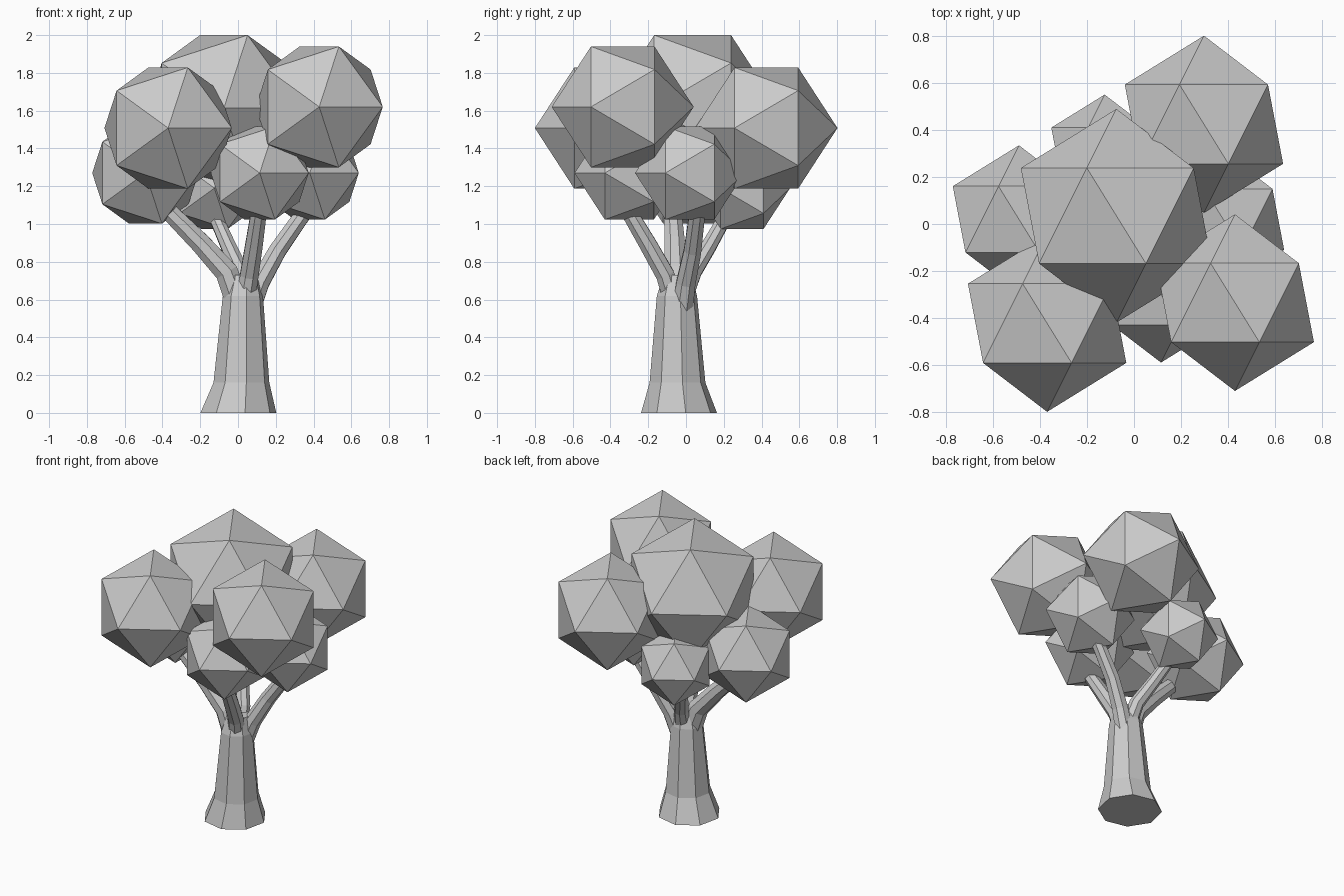
import bpy, bmesh, math
from mathutils import Vector, Matrix

if "Cube" in bpy.data.objects:
    bpy.data.objects.remove(bpy.data.objects["Cube"])


def tube(name, stations, sides, turn=0.0, level=False):
    """Loft flat-sided rings along (x, y, z, radius) stations and cap both ends."""
    bm = bmesh.new()
    pts = [Vector(s[:3]) for s in stations]
    rings = []
    for i, s in enumerate(stations):
        t = (pts[min(i + 1, len(pts) - 1)] - pts[max(i - 1, 0)]).normalized()
        rot = Matrix.Identity(3) if level else Vector((0, 0, 1)).rotation_difference(t).to_matrix()
        ring = []
        for k in range(sides):
            a = math.radians(turn) + 2 * math.pi * k / sides
            ring.append(bm.verts.new(pts[i] + rot @ Vector((s[3] * math.cos(a), s[3] * math.sin(a), 0))))
        rings.append(ring)
    for lo, hi in zip(rings, rings[1:]):
        for k in range(sides):
            j = (k + 1) % sides
            bm.faces.new((lo[k], lo[j], hi[j], hi[k]))
    bm.faces.new(rings[0][::-1])
    bm.faces.new(rings[-1])
    mesh = bpy.data.meshes.new(name)
    bm.to_mesh(mesh)
    bm.free()
    obj = bpy.data.objects.new(name, mesh)
    bpy.context.collection.objects.link(obj)
    return obj


# Flared trunk
tube("trunk", [(0.002, -0.037, 0.0, 0.204), (0.018, -0.045, 0.16, 0.150),
               (0.026, -0.048, 0.62, 0.108), (0.03, -0.045, 0.73, 0.075)],
     8, turn=10, level=True)

# Branches forking from the trunk top
branches = {
    "branch_left": [(0.0, -0.05, 0.58, 0.07), (-0.06, -0.055, 0.745, 0.066),
                    (-0.20, -0.06, 0.90, 0.058), (-0.36, -0.07, 1.06, 0.05)],
    "branch_right": [(0.06, -0.02, 0.54, 0.06), (0.115, 0.0, 0.69, 0.055),
                     (0.21, 0.035, 0.86, 0.05), (0.35, 0.06, 1.06, 0.045)],
    "branch_front": [(0.04, -0.07, 0.60, 0.055), (0.06, -0.11, 0.73, 0.053),
                     (0.085, -0.20, 0.89, 0.05), (0.11, -0.30, 1.06, 0.045)],
    "branch_back": [(0.035, -0.02, 0.60, 0.055), (0.01, 0.04, 0.75, 0.048),
                    (-0.05, 0.12, 0.88, 0.043), (-0.12, 0.21, 1.04, 0.038)],
}
for name, path in branches.items():
    tube(name, path, 8, turn=22.5)

# Leaf clumps: icosahedra with one corner pointing to the front
clumps = {
    "foliage_crown": (-0.075, 0.035, 1.613, 0.455),
    "foliage_front_right": (0.43, -0.335, 1.62, 0.376),
    "foliage_front_left": (-0.37, -0.423, 1.508, 0.377),
    "foliage_back_right": (0.298, 0.425, 1.508, 0.377),
    "foliage_low_left": (-0.49, 0.02, 1.27, 0.315),
    "foliage_low_front": (0.115, -0.30, 1.27, 0.29),
    "foliage_low_right": (0.38, 0.02, 1.27, 0.29),
    "foliage_low_back": (-0.125, 0.297, 1.19, 0.254),
}
for name, (x, y, z, r) in clumps.items():
    bpy.ops.mesh.primitive_ico_sphere_add(subdivisions=1, radius=r, location=(x, y, z),
                                          rotation=(math.pi / 2, 0, 0))
    bpy.context.object.name = name
